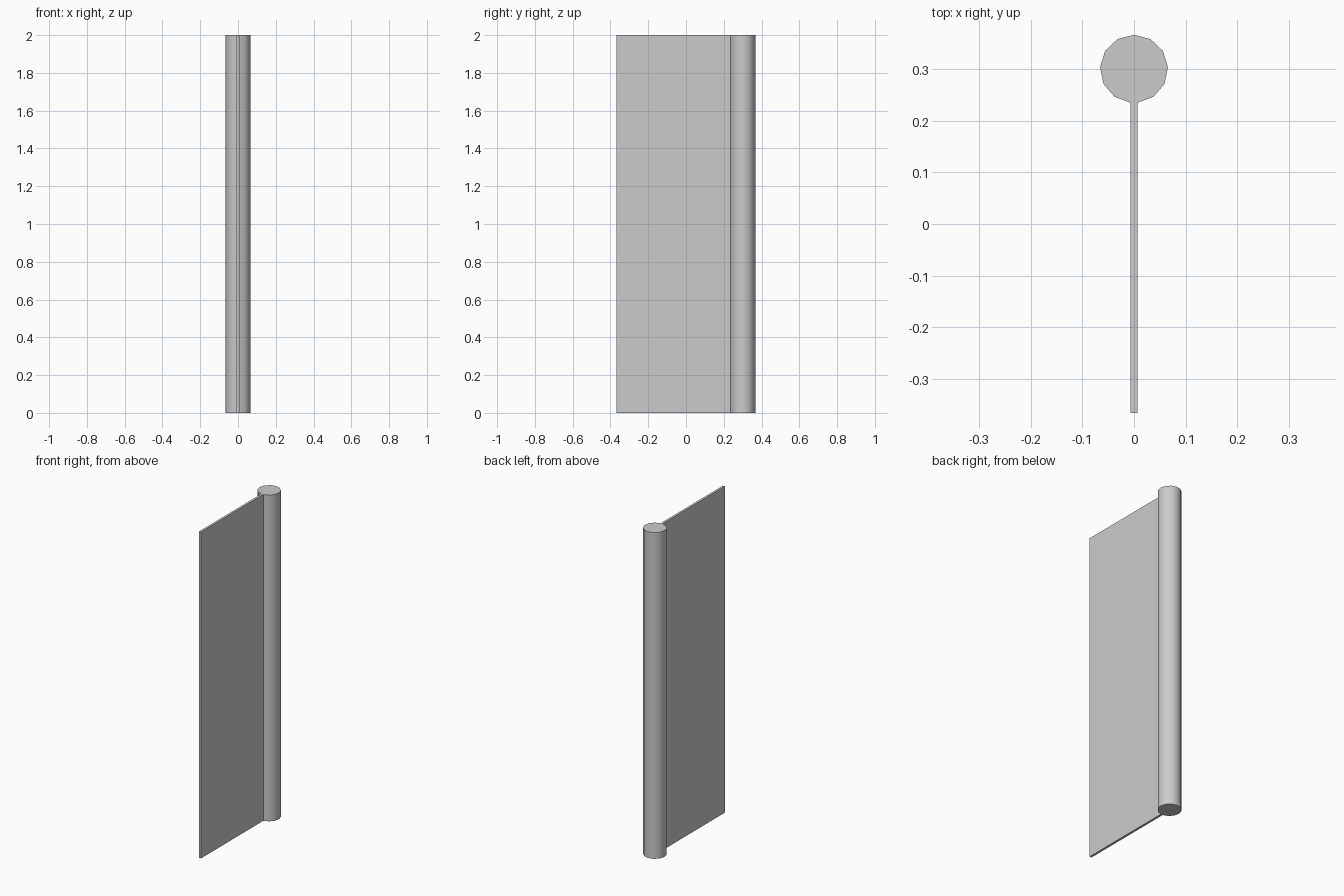
import bpy
import bmesh
import math

RADIUS, AXIS_Y = 0.066, 0.301   # round post
HALF_BLADE, FRONT_Y = 0.007, -0.367
HEIGHT, STEPS = 2.0, 6          # facets on each half of the post

cube = bpy.data.objects.get("Cube")
if cube:
    bpy.data.objects.remove(cube, do_unlink=True)

# Plain grey material
grey = bpy.data.materials.new("plain_grey")
grey.use_nodes = True
colour = (0.6, 0.6, 0.6, 1)
grey.diffuse_color = colour
bsdf = next(n for n in grey.node_tree.nodes if n.type == 'BSDF_PRINCIPLED')
bsdf.inputs["Base Color"].default_value = colour

# Half outline: post arc from the back round to the blade, then the blade tip
sweep = math.pi - math.asin(HALF_BLADE / RADIUS)
half = [(RADIUS * math.sin(sweep * i / STEPS),
         AXIS_Y + RADIUS * math.cos(sweep * i / STEPS)) for i in range(STEPS + 1)]
half.append((HALF_BLADE, FRONT_Y))
outline = half + [(-x, y) for x, y in reversed(half[1:])]

# Extrude the mirrored outline upwards
bm = bmesh.new()
base = bm.faces.new([bm.verts.new((x, y, 0)) for x, y in outline])
top = bmesh.ops.extrude_face_region(bm, geom=[base], use_keep_orig=True)
bmesh.ops.translate(bm, vec=(0, 0, HEIGHT),
                    verts=[g for g in top["geom"] if isinstance(g, bmesh.types.BMVert)])
bmesh.ops.recalc_face_normals(bm, faces=bm.faces)
mesh = bpy.data.meshes.new("post_with_blade")
bm.to_mesh(mesh)
bm.free()
mesh.materials.append(grey)

panel = bpy.data.objects.new("post_with_blade", mesh)
bpy.context.collection.objects.link(panel)

# Round post shading, crisp caps and blade edges
bpy.ops.object.select_all(action='DESELECT')
panel.select_set(True)
bpy.context.view_layer.objects.active = panel
bpy.ops.object.shade_smooth_by_angle(angle=math.radians(40))
